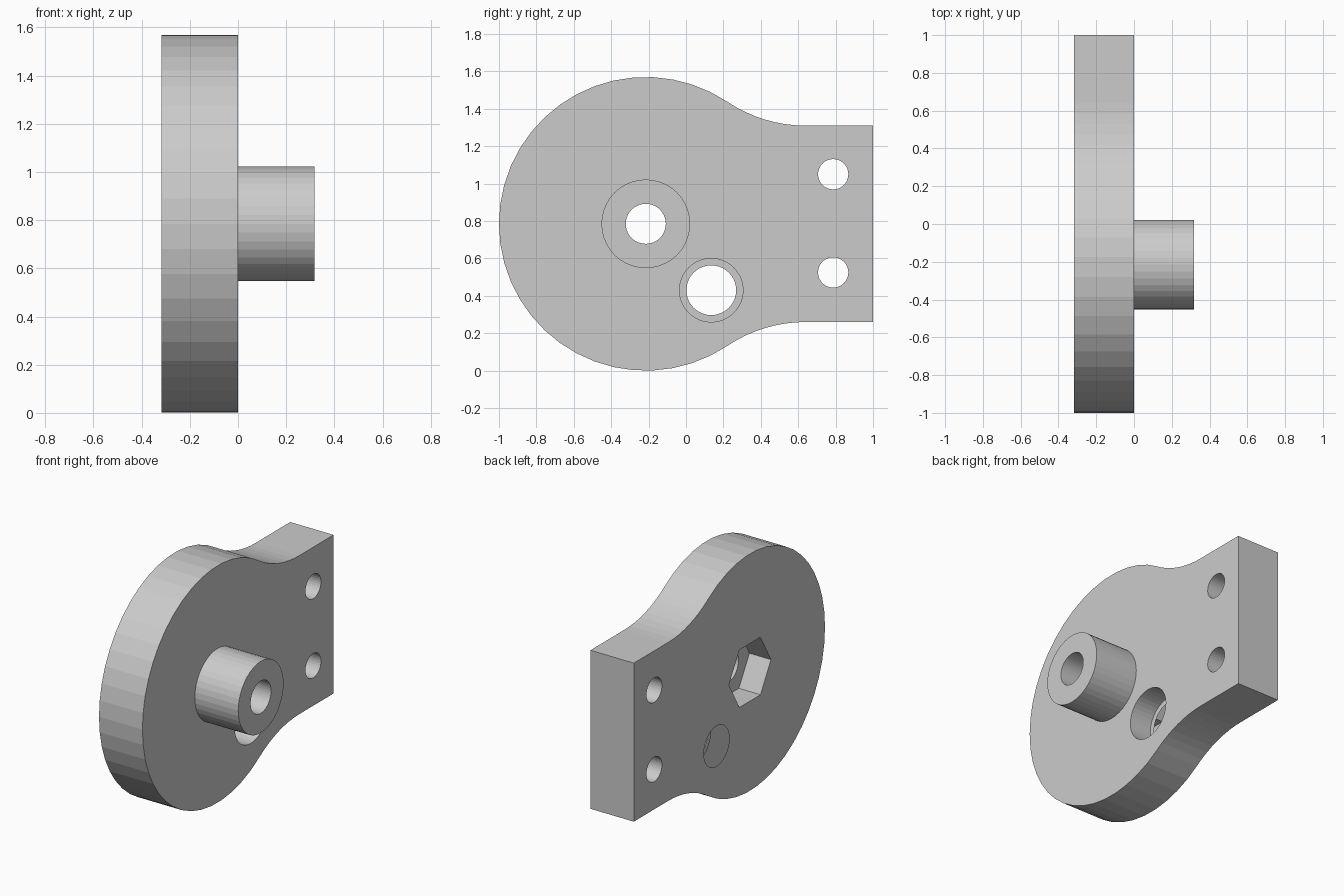
import bpy, bmesh, math
from math import cos, sin, pi

cube = bpy.data.objects.get("Cube")
if cube:
    bpy.data.objects.remove(cube)

# One grey plastic for the whole part
grey = bpy.data.materials.new("light_grey")
grey.use_nodes = True
grey.diffuse_color = (0.6, 0.6, 0.6, 1)
grey.node_tree.nodes["Principled BSDF"].inputs["Base Color"].default_value = (0.6, 0.6, 0.6, 1)

BACK, FRONT, MID = -0.318, 0.0, -0.16
HUB = (-0.215, 0.785)
POCKET = (0.135, 0.43)
DISC_R, ARM_HALF, FILLET_Y = 0.785, 0.525, 0.64
LIP_R = 0.133


def prism(name, outline, x0, x1):
    """Extrude a (y, z) outline along x."""
    bm = bmesh.new()
    base = bm.faces.new([bm.verts.new((x0, y, z)) for y, z in outline])
    ext = bmesh.ops.extrude_face_region(bm, geom=[base])
    moved = [v for v in ext["geom"] if isinstance(v, bmesh.types.BMVert)]
    bmesh.ops.translate(bm, verts=moved, vec=(x1 - x0, 0, 0))
    bmesh.ops.recalc_face_normals(bm, faces=bm.faces)
    mesh = bpy.data.meshes.new(name)
    bm.to_mesh(mesh)
    bm.free()
    mesh.materials.append(grey)
    obj = bpy.data.objects.new(name, mesh)
    bpy.context.collection.objects.link(obj)
    return obj


def ring(center, radius, sides):
    return [(center[0] + radius * cos(2 * pi * i / sides),
             center[1] + radius * sin(2 * pi * i / sides)) for i in range(sides)]


# Outline: disc flowing through tangent fillets into a straight arm
dy = FILLET_Y - HUB[0]
fillet_r = (dy ** 2 + ARM_HALF ** 2 - DISC_R ** 2) / (2 * (DISC_R - ARM_HALF))
touch = math.atan2(ARM_HALF + fillet_r, dy)
upper = [(1.0, ARM_HALF)]
for i in range(9):
    a = -pi / 2 + (touch - pi / 2) * i / 8
    upper.append((FILLET_Y + fillet_r * cos(a), ARM_HALF + fillet_r + fillet_r * sin(a)))
for i in range(1, 17):
    a = touch + (pi - touch) * i / 16
    upper.append((HUB[0] + DISC_R * cos(a), DISC_R * sin(a)))
lower = [(y, -z) for y, z in reversed(upper[:-1])]
plate = prism("mounting_plate", [(y, z + HUB[1]) for y, z in upper + lower], BACK, FRONT)

# Spindle boss joined to the plate, then all holes cut through both
tools = [(prism("spindle_boss", ring(HUB, 0.237, 40), -0.1, 0.318), "UNION")]
cuts = [
    prism("bore_cutter", ring(HUB, 0.107, 40), -0.5, 0.5),
    prism("hex_pocket_cutter", ring(HUB, 0.22, 6), -0.5, MID),
    prism("recess_cutter", ring(POCKET, 0.17, 40), MID, 0.1),
    prism("recess_hole_cutter", ring(POCKET, LIP_R, 40), -0.5, 0.1),
]
for z in (0.525, 1.05):
    cuts.append(prism("screw_hole_cutter", ring((0.787, z), 0.081, 32), -0.5, 0.1))
tools += [(c, "DIFFERENCE") for c in cuts]

for tool, operation in tools:
    mod = plate.modifiers.new(tool.name, "BOOLEAN")
    mod.operation, mod.object, mod.solver = operation, tool, "EXACT"
depsgraph = bpy.context.evaluated_depsgraph_get()
result = bpy.data.meshes.new_from_object(plate.evaluated_get(depsgraph))
plate.modifiers.clear()
plate.data = result
for tool, _ in tools:
    bpy.data.objects.remove(tool)

# The rear part of the recess hole is open to the hollow inside
bm = bmesh.new()
bm.from_mesh(result)
open_wall = []
for f in bm.faces:
    c = f.calc_center_median()
    near = math.hypot(c.y - POCKET[0], c.z - POCKET[1]) < LIP_R + 0.01
    if near and abs(f.normal.x) < 0.1 and c.x < MID:
        open_wall.append(f)
bmesh.ops.delete(bm, geom=open_wall, context="FACES")
bm.to_mesh(result)
bm.free()
